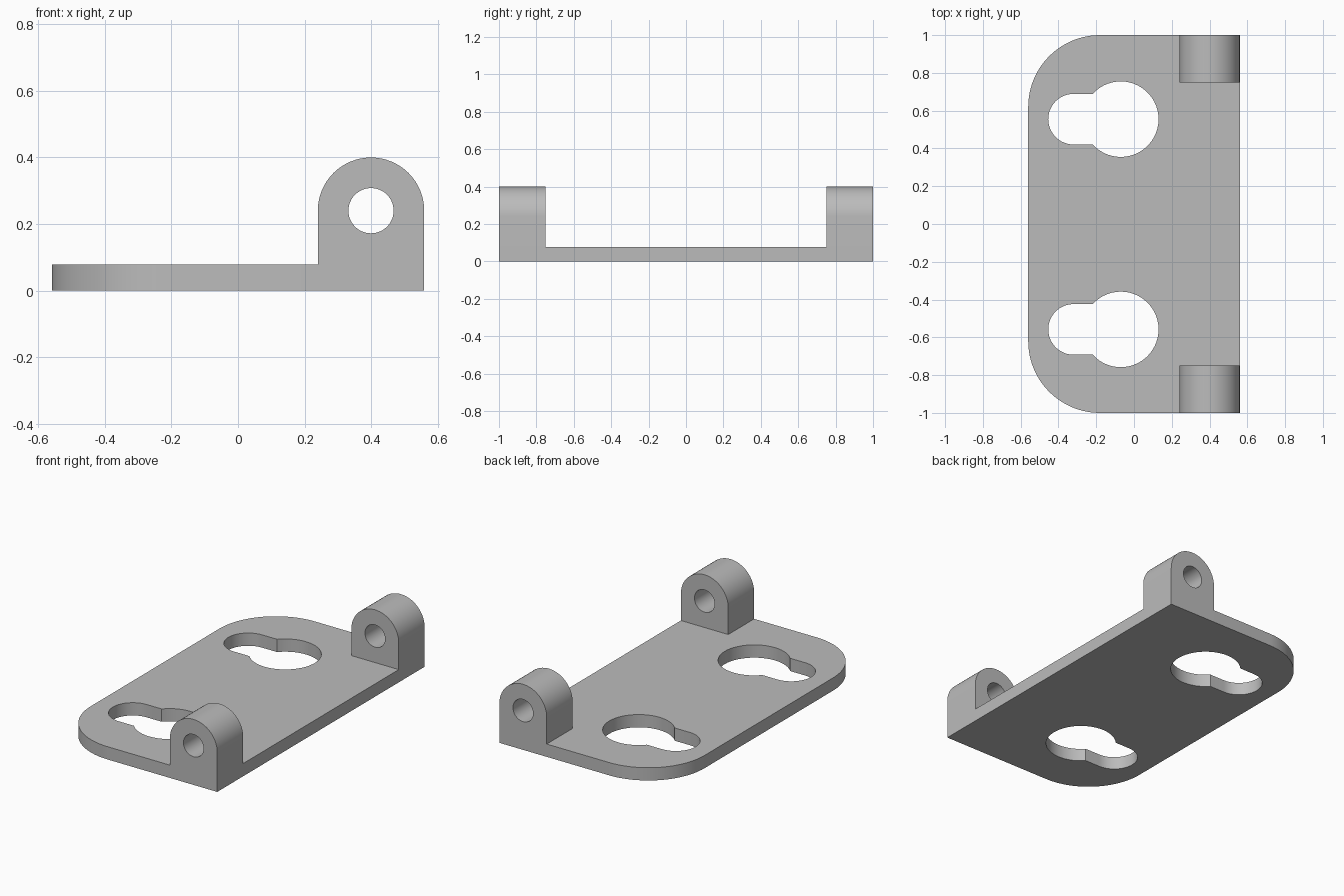
import bpy
from math import cos, sin, pi, radians, asin
from mathutils import Matrix

cube = bpy.data.objects.get("Cube")
if cube:
    bpy.data.objects.remove(cube, do_unlink=True)

grey = bpy.data.materials.new("plain grey")
grey.use_nodes = True
grey.diffuse_color = (0.5, 0.5, 0.5, 1)
grey.node_tree.nodes["Principled BSDF"].inputs["Base Color"].default_value = (0.5, 0.5, 0.5, 1)


def arc(cx, cy, r, start, end, steps=24):
    """Points along an arc, angles in radians."""
    angles = [start + (end - start) * i / steps for i in range(steps + 1)]
    return [(cx + r * cos(a), cy + r * sin(a)) for a in angles]


def circle(cx, cy, r, steps=48):
    return arc(cx, cy, r, 0, 2 * pi, steps)[:-1]


def prism(name, loops, depth, matrix):
    """Extrude an outline with holes, centred on its own plane."""
    curve = bpy.data.curves.new(name + "_profile", "CURVE")
    curve.dimensions = "2D"
    curve.fill_mode = "BOTH"
    curve.extrude = depth / 2
    for loop in loops:
        spline = curve.splines.new("POLY")
        spline.points.add(len(loop) - 1)
        for point, (x, y) in zip(spline.points, loop):
            point.co = (x, y, 0, 1)
        spline.use_cyclic_u = True
    helper = bpy.data.objects.new(name + "_profile", curve)
    bpy.context.collection.objects.link(helper)
    bpy.context.view_layer.update()
    graph = bpy.context.evaluated_depsgraph_get()
    mesh = bpy.data.meshes.new_from_object(helper.evaluated_get(graph))
    bpy.data.objects.remove(helper, do_unlink=True)
    mesh.transform(matrix)
    mesh.materials.clear()
    mesh.materials.append(grey)
    obj = bpy.data.objects.new(name, mesh)
    bpy.context.collection.objects.link(obj)
    # Weld the caps to the walls
    bpy.context.view_layer.objects.active = obj
    weld = obj.modifiers.new("weld", "WELD")
    weld.merge_threshold = 0.0001
    bpy.ops.object.modifier_apply(modifier=weld.name)
    return obj


def keyhole(y):
    """Large round hole with a narrower slot towards -x."""
    big, small = 0.2, 0.134
    meet = pi - asin(small / big)
    return arc(-0.07, y, big, -meet, meet, 40) + arc(-0.32, y, small, pi / 2, 3 * pi / 2)


# Base plate with two rounded corners and two keyholes
half_x, half_y, corner, thick = 0.56, 1.0, 0.38, 0.078
inner_x, inner_y = corner - half_x, half_y - corner
outline = [(half_x, -half_y), (half_x, half_y)]
outline += arc(inner_x, inner_y, corner, pi / 2, pi)
outline += arc(inner_x, -inner_y, corner, pi, 3 * pi / 2)
plate = prism("mounting_plate", [outline, keyhole(0.555), keyhole(-0.558)], thick,
              Matrix.Translation((0, 0, thick / 2)))

# Round-topped hinge lugs fused to the plate at both ends
lug_x, lug_z, lug_r, lug_w = 0.4, 0.24, 0.16, 0.25
lug_outline = [(lug_x - lug_r, 0), (lug_x + lug_r, 0)] + arc(lug_x, lug_z, lug_r, 0, pi, 32)
for side, label in ((-1, "front"), (1, "back")):
    place = Matrix.Translation((0, side * (half_y - lug_w / 2), 0)) @ Matrix.Rotation(pi / 2, 4, "X")
    lug = prism(label + "_lug", [lug_outline, circle(lug_x, lug_z, 0.068)], lug_w, place)
    bpy.context.view_layer.objects.active = plate
    union = plate.modifiers.new("fuse", "BOOLEAN")
    union.operation = "UNION"
    union.solver = "EXACT"
    union.object = lug
    bpy.ops.object.modifier_apply(modifier=union.name)
    bpy.data.objects.remove(lug, do_unlink=True)

# Smooth the curved walls, keep the edges sharp
bpy.ops.object.select_all(action="DESELECT")
plate.select_set(True)
bpy.context.view_layer.objects.active = plate
bpy.ops.object.shade_smooth_by_angle(angle=radians(30))
